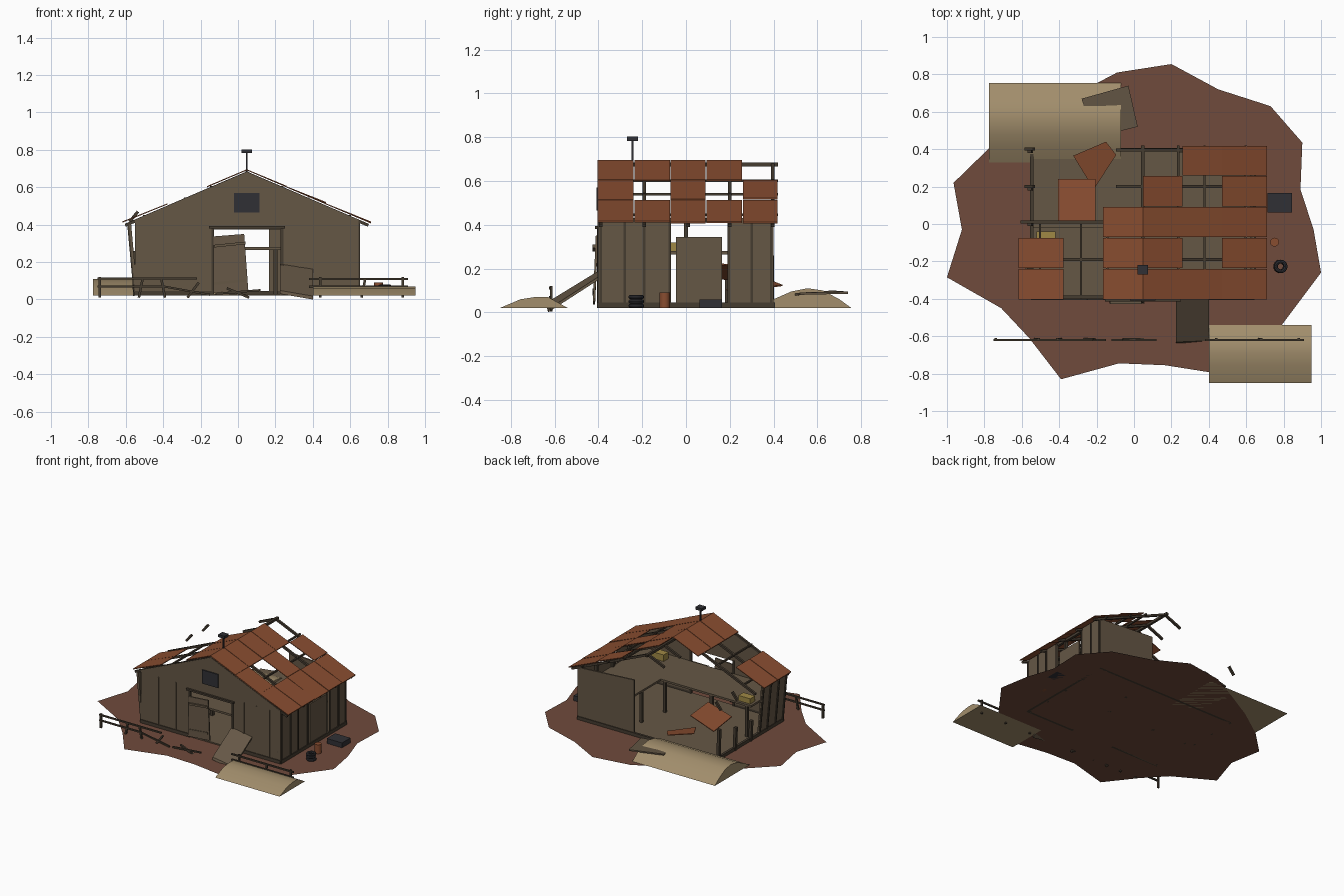
import bpy, bmesh, math, random
from mathutils import Vector

if "Cube" in bpy.data.objects:
    bpy.data.objects.remove(bpy.data.objects["Cube"])

random.seed(4)


def material(name, r, g, b):
    m = bpy.data.materials.new(name)
    m.diffuse_color = (r, g, b, 1)
    m.use_nodes = True
    m.node_tree.nodes["Principled BSDF"].inputs["Base Color"].default_value = m.diffuse_color
    return m


WOOD = material("wood", .13, .095, .06)
BEAM = material("dark_wood", .06, .045, .03)
RUST = material("rust", .25, .075, .03)
DIRT = material("dirt", .16, .07, .045)
SAND = material("sand", .36, .27, .15)
DARK = material("dark_metal", .03, .03, .035)
HAY = material("hay", .35, .25, .06)


def extrude(name, pts, vec, mat):
    """Face through pts, thickened by vec (flat if vec is None)."""
    bm = bmesh.new()
    face = bm.faces.new([bm.verts.new(p) for p in pts])
    if vec is not None:
        r = bmesh.ops.extrude_face_region(bm, geom=[face], use_keep_orig=True)
        bmesh.ops.translate(bm, vec=Vector(vec),
                            verts=[v for v in r["geom"] if isinstance(v, bmesh.types.BMVert)])
        bmesh.ops.recalc_face_normals(bm, faces=bm.faces)
    me = bpy.data.meshes.new(name)
    bm.to_mesh(me)
    bm.free()
    ob = bpy.data.objects.new(name, me)
    me.materials.append(mat)
    bpy.context.collection.objects.link(ob)
    return ob


def box(name, x0, x1, y0, y1, z0, z1, mat):
    return extrude(name, [(x0, y0, z0), (x1, y0, z0), (x1, y1, z0), (x0, y1, z0)],
                   (0, 0, z1 - z0), mat)


def beam(name, p, q, w, mat=BEAM):
    """Square timber from p to q."""
    p, q = Vector(p), Vector(q)
    d = (q - p).normalized()
    a = d.cross(Vector((0, 1, 0)) if abs(d.y) < .9 else Vector((0, 0, 1))).normalized() * w / 2
    b = d.cross(a)
    return extrude(name, [p + a + b, p - a + b, p - a - b, p + a - b], q - p, mat)


def smooth(ob):
    bpy.ops.object.select_all(action='DESELECT')
    ob.select_set(True)
    bpy.context.view_layer.objects.active = ob
    bpy.ops.object.shade_smooth_by_angle(angle=math.radians(40))


# Ground patch
outline = [(1, -.26), (.96, -.03), (.89, .185), (.9, .435), (.73, .63), (.45, .72), (.2, .855),
           (-.09, .81), (-.3, .7), (-.55, .56), (-.78, .4), (-.965, .22), (-.92, -.03),
           (-1, -.285), (-.71, -.45), (-.56, -.61), (-.39, -.83), (-.08, -.745), (.165, -.755),
           (.45, -.8), (.62, -.7), (.79, -.54)]
extrude("ground_patch", [(x, y, .02) for x, y in outline], None, DIRT)

# Sand drifts
for name, x0, x1, prof in [
        ("front_drift", .4, .95, [(-.85, .02), (-.755, .06), (-.69, .07), (-.63, .07), (-.54, .02)]),
        ("back_drift", -.775, -.07, [(.33, .02), (.4, .06), (.48, .095), (.555, .11), (.625, .1), (.7, .06), (.755, .02)])]:
    smooth(extrude(name, [(x0, y, z) for y, z in prof], (x1 - x0, 0, 0), SAND))

# Floor, sills and L-shaped loft
XL, XR, XC, YF, YB = -.55, .645, .047, -.4, .4
box("floor", XL, XR, YF, YB, .021, .03, WOOD)
for name, a in [("right_sill", (XR - .012, XR + .006, YF, YB)), ("left_sill", (XL - .006, XL + .012, YF, YB)),
                ("front_sill_left", (XL, -.13, YF - .006, YF + .012)),
                ("front_sill_right", (.23, XR, YF - .006, YF + .012)),
                ("back_sill", (XL, XR, YB - .012, YB + .006))]:
    box(name, *a, .02, .045, BEAM)
extrude("loft_floor", [(-.54, -.385, .265), (.63, -.385, .265), (.63, .385, .265), (.23, .385, .265),
                       (.23, -.02, .265), (-.54, -.02, .265)], (0, 0, .015), WOOD)
for x, y in [(-.5, -.03), (-.2, -.03), (.2, -.03), (.24, .2)]:
    beam("loft_post", (x, y, .02), (x, y, .265), .022)
box("hay_bale", .38, .49, -.33, -.27, .28, .33, HAY)
box("hay_bale", -.52, -.42, -.1, -.04, .28, .32, HAY)

# Front gable wall with door opening
gable = [(XL, .02), (-.13, .02), (-.13, .375), (.23, .375), (.23, .02), (XR, .02), (XR, .425),
         (XC, .68), (XL, .425)]
extrude("front_wall", [(x, YF, z) for x, z in gable], (0, .012, 0), WOOD)
for x in (-.4, -.25, .33, .44, .55):
    box("front_batten", x - .004, x + .004, YF - .004, YF, .045, .41, WOOD)
box("loft_window", -.022, .115, YF - .008, YF, .465, .57, DARK)
box("door_rail", -.155, .25, YF - .015, YF, .38, .394, BEAM)
for x in (-.135, .235):
    box("door_jamb", x - .008, x + .008, YF - .006, YF + .016, .02, .38, BEAM)
extrude("hanging_door", [(-.132, -.425, .035), (.055, -.425, .05), (.033, -.412, .35), (-.132, -.412, .337)],
        (0, .01, 0), WOOD)
for z in (.09, .29):
    beam("door_brace", (-.128, -.42, z - .005), (.04, -.42, z + .012), .014, WOOD)
extrude("fallen_door", [(.225, -.405, .172), (.4, -.405, .145), (.4, -.63, .0), (.225, -.637, .03)],
        (0, .006, .018), WOOD)

# Right wall panels with gaps
for y0, y1, z1 in [(-.4, -.07, .43), (-.045, .165, .345), (.19, .4, .43)]:
    box("right_wall_panel", XR - .012, XR, y0, y1, .03, z1, WOOD)
for y in (-.39, -.28, -.19, -.075, .195, .3, .39):
    box("right_batten", XR, XR + .006, y - .006, y + .006, .045, .42, BEAM)
for y in (-.39, -.2, 0, .2, .39):
    beam("right_post", (.625, y, .02), (.625, y, .43), .02)
beam("right_wall_plate", (.632, YF, .42), (.632, YB, .42), .02)

# Remains of back and left walls
extrude("back_wall_panel", [(.165, YB, .03), (XR, YB, .03), (XR, YB, .42), (.165, YB, .45)], (0, -.012, 0), WOOD)
extrude("left_wall_panel", [(XL, YF, .03), (XL, -.1, .03), (-.583, -.1, .4), (-.583, YF, .4)], (.012, 0, 0), WOOD)
for y in (-.39, -.3, -.2, -.11):
    beam("left_batten", (XL - .004, y, .04), (-.587, y, .4), .01)
for y, h in [(0, .18), (.19, .2), (.39, .26)]:
    beam("broken_left_post", (XL, y, .02), (XL - .008, y, h), .022)
beam("left_post", (XL + .02, -.39, .02), (XL + .02, -.39, .43), .02)

# Roof frame
SLOPE = .43


def roof(u, y, side, lift=0.0):
    """Point on the roof, u = distance out from the ridge."""
    return Vector((XC + side * u, y, .69 - SLOPE * u + lift))


beam("ridge_beam", (XC, -.4, .675), (XC, .42, .675), .018)
for y in (-.39, -.19, .01, .2, .395):
    beam("right_rafter", roof(0, y, 1, -.014), roof(.65, y, 1, -.014), .016)
    beam("left_rafter", roof(0, y, -1, -.014), roof(.65 if y < .1 else .14, y, -1, -.014), .016)
for y in (.2, .4):
    beam("snapped_rafter", (-.58, y, .415), (-.535, y, .47), .016)
for u in (.19, .33, .55):
    beam("right_purlin", roof(u, -.4, 1, -.008), roof(u, .42, 1, -.008), .012)
    beam("left_purlin", roof(u, -.4, -1, -.008), roof(u, 0, -1, -.008), .012)

# Roof sheets: rows from ridge to eave, X = present, columns front to back
rows = [0, .213, .423, .664]
cols = [-.405, -.238, -.072, .092, .258, .42]
layout = {1: ["XXXX.", "X.X.X", "XXXXX"], -1: ["XXX..", ".....", "XX..."]}
for side, grid in layout.items():
    for i, row in enumerate(grid):
        for j, c in enumerate(row):
            if c == "X":
                y0, y1 = cols[j] + .002, cols[j + 1] - .002
                t = random.uniform(0, .008)
                extrude("roof_sheet", [roof(rows[i], y0, side), roof(rows[i], y1, side),
                                       roof(rows[i + 1], y1, side, t), roof(rows[i + 1], y0, side, t)],
                        (0, 0, .006), RUST)

# Fallen sheets
extrude("fallen_sheet", [(-.405, .24, .14), (-.205, .24, .21), (-.205, .02, .23), (-.405, .02, .17)], (0, 0, .006), RUST)
extrude("fallen_sheet", [(-.325, .365, .15), (-.15, .44, .12), (-.095, .37, .11), (-.215, .185, .1)], (0, 0, .006), RUST)
extrude("fallen_wall_panel", [(-.28, .67, .09), (-.03, .74, .085), (.02, .52, .08), (-.22, .46, .07)], (0, 0, .01), WOOD)

# Roof vent mast
beam("vent_mast", (XC, -.245, .68), (XC, -.245, .79), .009, DARK)
box("vent_cap", XC - .027, XC + .027, -.27, -.22, .782, .802, DARK)

# Broken fence
FY = -.615
for x, lean in [(-.74, 0), (-.52, .01), (-.4, -.01), (-.24, .03), (0, -.06), (.44, 0), (.67, .01), (.88, 0)]:
    beam("fence_post", (x - lean, FY, .01), (x + lean, FY, .12 - abs(lean)), .013)
for x0, z0, x1, z1 in [(-.75, .112, -.22, .112), (-.75, .07, -.4, .07), (-.4, .07, -.15, .025),
                       (-.12, .03, .12, .05), (.38, .11, .91, .11), (.38, .068, .91, .068)]:
    beam("fence_rail", (x0, FY - .006, z0), (x1, FY - .006, z1), .011)

# Barrel, tyres and trough beside the right wall
bpy.ops.mesh.primitive_cylinder_add(vertices=12, radius=.024, depth=.07, location=(.752, -.097, .055))
barrel = bpy.context.object
barrel.name = "barrel"
barrel.data.materials.append(RUST)
smooth(barrel)
for k in range(3):
    bpy.ops.mesh.primitive_torus_add(major_segments=16, minor_segments=8, major_radius=.026, minor_radius=.01,
                                     location=(.785 - .004 * (k % 2), -.227, .03 + .02 * k))
    tyre = bpy.context.object
    tyre.name = "tyre"
    tyre.data.materials.append(DARK)
    smooth(tyre)
box("trough", .715, .845, .062, .165, .02, .058, DARK)
